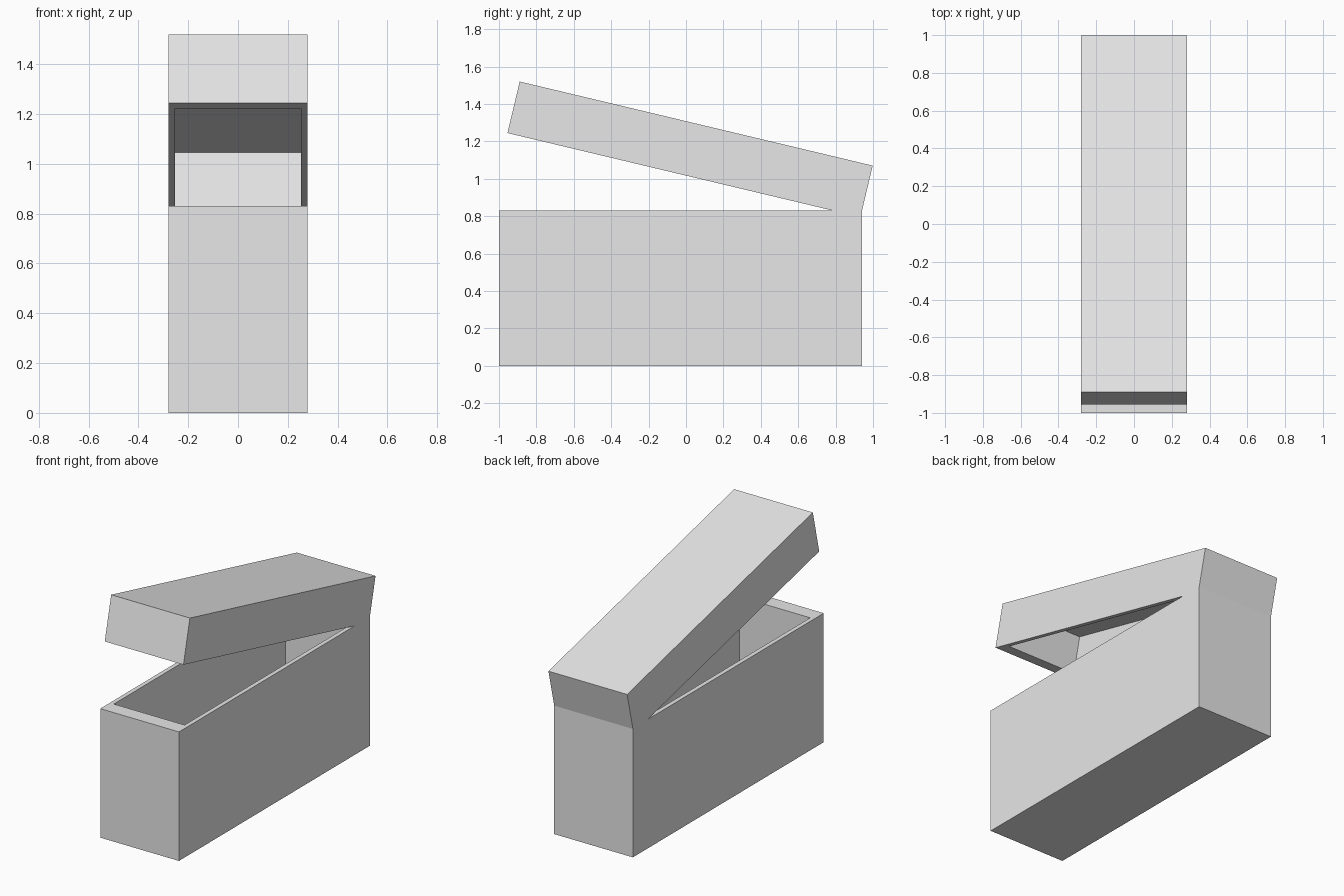
import bpy
import bmesh
import math

default_cube = bpy.data.objects.get("Cube")
if default_cube:
    bpy.data.objects.remove(default_cube, do_unlink=True)

WIDTH, LENGTH = 0.56, 1.94
RIM = 0.9  # size of the opening relative to the outside

grey = bpy.data.materials.new("light_grey")
grey.use_nodes = True
colour = (0.8, 0.8, 0.8, 1)
grey.diffuse_color = colour
grey.node_tree.nodes["Principled BSDF"].inputs["Base Color"].default_value = colour


def open_box(name, depth, floor, location, angle):
    """Hollow box whose open rim lies on its local z = 0."""
    bm = bmesh.new()
    bmesh.ops.create_cube(bm, size=1)
    bmesh.ops.scale(bm, vec=(WIDTH, LENGTH, depth), verts=bm.verts)
    bmesh.ops.translate(bm, vec=(0, 0, -depth / 2), verts=bm.verts)
    bm.normal_update()
    top = max(bm.faces, key=lambda f: f.normal.z)
    # First inset makes the rim, the second becomes the inner walls and floor
    for level in (0, floor - depth):
        bmesh.ops.inset_individual(bm, faces=[top], thickness=0.01)
        for v in top.verts:
            v.co.x = math.copysign(WIDTH / 2 * RIM, v.co.x)
            v.co.y = math.copysign(LENGTH / 2 * RIM, v.co.y)
            v.co.z = level
    bm.normal_update()
    mesh = bpy.data.meshes.new(name)
    bm.to_mesh(mesh)
    bm.free()
    mesh.materials.append(grey)
    obj = bpy.data.objects.new(name, mesh)
    obj.location = location
    obj.rotation_euler.x = angle
    bpy.context.collection.objects.link(obj)
    return obj


# Deep lower box
open_box("box_base", 0.83, 0.05, (0, -0.03, 0.83), 0)

# Shallow lid, turned upside down and tilted open at the front
open_box("hinged_lid", 0.283, 0.048, (0, -0.011, 1.02), math.pi - math.radians(13.4))
